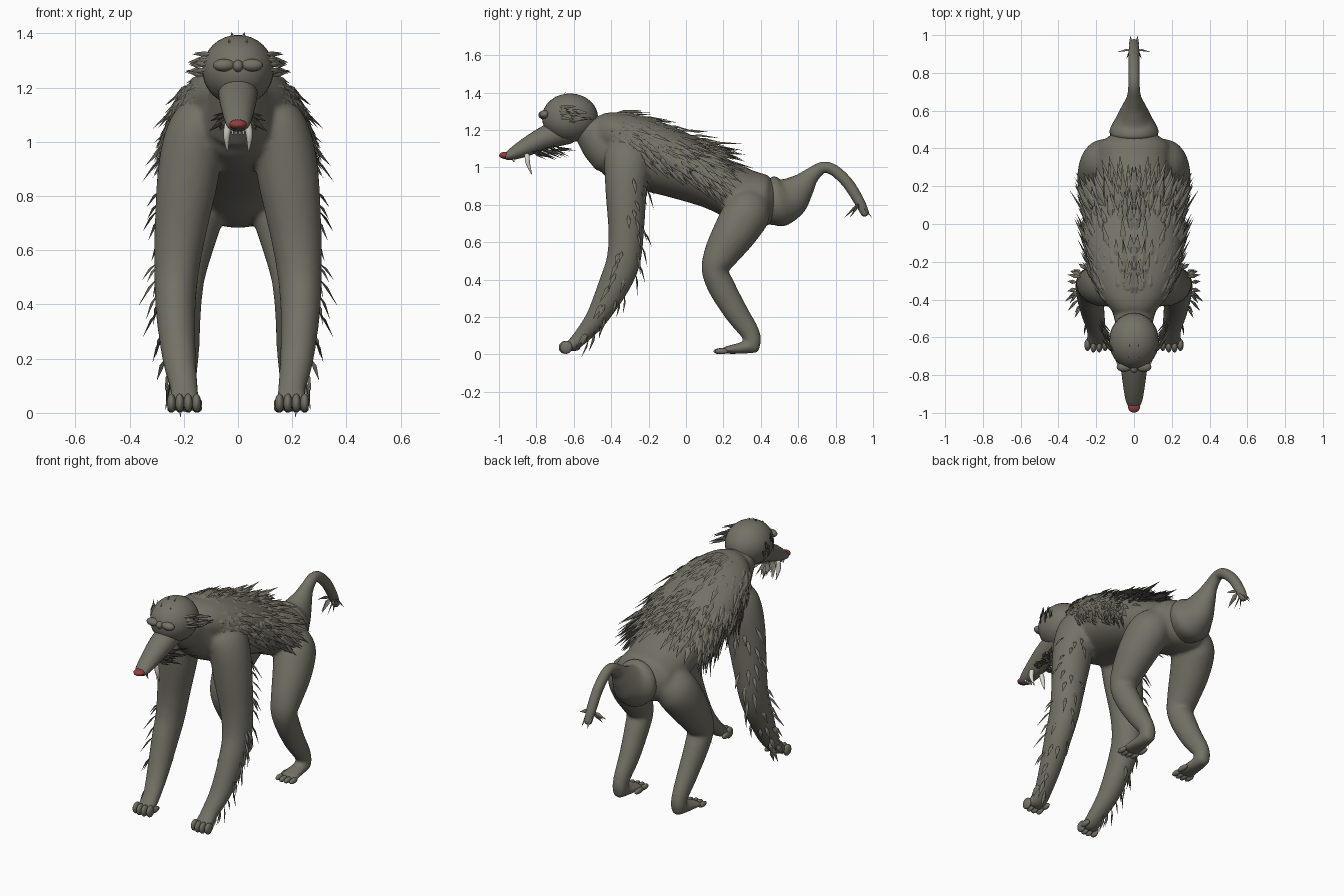
import bpy, bmesh, random
from math import sin, cos, pi, radians
from mathutils import Vector, Matrix

random.seed(4)
cube = bpy.data.objects.get("Cube")
if cube:
    bpy.data.objects.remove(cube, do_unlink=True)


def material(name, rgb):
    m = bpy.data.materials.new(name)
    m.use_nodes = True
    m.diffuse_color = (*rgb, 1)
    m.node_tree.nodes["Principled BSDF"].inputs["Base Color"].default_value = (*rgb, 1)
    return m


FUR = material("olive grey fur", (0.175, 0.167, 0.132))
RED = material("red nose", (0.3, 0.05, 0.045))
IVORY = material("ivory teeth", (0.7, 0.68, 0.6))


def finish(name, bm, mat=FUR, mirror=False, smooth=True):
    bmesh.ops.recalc_face_normals(bm, faces=bm.faces)
    me = bpy.data.meshes.new(name)
    bm.to_mesh(me)
    bm.free()
    me.materials.append(mat)
    for p in me.polygons:
        p.use_smooth = smooth
    ob = bpy.data.objects.new(name, me)
    bpy.context.collection.objects.link(ob)
    if mirror:
        mod = ob.modifiers.new("Mirror", 'MIRROR')
        mod.use_mirror_merge = False
    return ob


def frames(points, steps=6):
    """Smooth path through (x, y, z, side radius, up radius) points."""
    P = [Vector(p) for p in points]
    P = [P[0]] + P + [P[-1]]
    S = []
    for a, b, c, d in zip(P, P[1:], P[2:], P[3:]):
        for k in range(steps):
            u = k / steps
            S.append((2 * b + (c - a) * u + (2 * a - 5 * b + 4 * c - d) * u * u
                      + (3 * b - a - 3 * c + d) * u ** 3) / 2)
    S.append(P[-1])
    out = []
    for i, s in enumerate(S):
        t = (S[min(i + 1, len(S) - 1)] - S[max(i - 1, 0)]).to_3d().normalized()
        side = Vector((1, 0, 0))
        side = (side - t * side.dot(t)).normalized()
        out.append((s.to_3d(), t, side, side.cross(t), s[3], s[4]))
    return out


def sweep(bm, points, dome=0.6, sides=28):
    """Add a round-ended tube to a mesh and return its path."""
    path = frames(points)

    def cap(frame, sign):
        c, t, s, u, a, b = frame
        return [(c + t * sign * dome * min(a, b) * sin(q), t, s, u, a * cos(q), b * cos(q))
                for q in (0.4, 0.8, 1.2, 1.5)]
    rows = []
    for c, t, s, u, a, b in cap(path[0], -1)[::-1] + path + cap(path[-1], 1):
        angles = [2 * pi * k / sides for k in range(sides)]
        rows.append([bm.verts.new(c + s * a * cos(q) + u * b * sin(q)) for q in angles])
    for r0, r1 in zip(rows, rows[1:]):
        for k in range(sides):
            j = (k + 1) % sides
            bm.faces.new((r0[k], r0[j], r1[j], r1[k]))
    bm.faces.new(rows[0])
    bm.faces.new(rows[-1])
    return path


def tube(name, points, mat=FUR, mirror=False, dome=0.6, sides=24):
    bm = bmesh.new()
    sweep(bm, points, dome, sides)
    finish(name, bm, mat, mirror)


def ellipsoid(name, loc, radii, mat=FUR, mirror=False):
    bm = bmesh.new()
    bmesh.ops.create_uvsphere(bm, u_segments=28, v_segments=16, radius=1,
                              matrix=Matrix.Translation(loc) @ Matrix.Diagonal((*radii, 1)))
    finish(name, bm, mat, mirror)


def tuft(bm, p, d, n, length, width):
    """One thin leaf-shaped lock of hair."""
    d = d.normalized()
    s = d.cross(n).normalized()
    up = s.cross(d)
    mid = p + d * length * 0.4
    spots = (p - n * 0.012, mid - s * width / 2, mid + s * width / 2,
             mid + up * width * 0.15, p + d * length)
    root, l, r, top, tip = [bm.verts.new(v) for v in spots]
    for f in ((root, r, top), (root, top, l), (top, r, tip), (l, top, tip), (root, l, tip, r)):
        bm.faces.new(f)


def coat(name, path, count, low, high, arc, size, lift, sag, flare=0.0):
    """Scatter locks over a limb, between two fractions of its path."""
    bm = bmesh.new()
    for _ in range(count):
        f = random.uniform(low, high)
        c, t, s, u, a, b = path[int(f * (len(path) - 1))]
        q = radians(random.uniform(*arc))
        n = (s * cos(q) / a + u * sin(q) / b).normalized()
        p = c + s * a * cos(q) + u * b * sin(q) + t * random.uniform(-0.02, 0.02)
        d = t + n * lift * random.uniform(0.5, 1.3) - Vector((0, 0, sag * abs(cos(q))))
        d.x += random.uniform(-0.1, 0.1) + flare * cos(q)
        tuft(bm, p, d, n, size * random.uniform(0.7, 1.25), size * 0.21)
    finish(name, bm, mirror=True, smooth=False)


# Body: torso, neck, mane bulk and limbs, blended into one skin
bm = bmesh.new()
sweep(bm, [
    (0, -0.41, 1.12, 0.14, 0.13), (0, -0.36, 1.1, 0.185, 0.17), (0, -0.25, 1.07, 0.215, 0.185),
    (0, -0.05, 1.00, 0.225, 0.165), (0, 0.15, 0.92, 0.2, 0.145), (0, 0.3, 0.85, 0.19, 0.145),
    (0, 0.41, 0.82, 0.19, 0.14), (0, 0.46, 0.815, 0.14, 0.115)], dome=0.2, sides=36)
sweep(bm, [(0, -0.52, 1.2, 0.1, 0.09), (0, -0.46, 1.15, 0.115, 0.125), (0, -0.4, 1.11, 0.14, 0.15)])
mane = sweep(bm, [
    (0, -0.45, 1.19, 0.125, 0.1), (0, -0.39, 1.18, 0.17, 0.118), (0, -0.3, 1.15, 0.212, 0.138),
    (0, -0.15, 1.09, 0.248, 0.15), (0, 0, 1.03, 0.245, 0.14), (0, 0.08, 0.995, 0.228, 0.115),
    (0, 0.13, 0.965, 0.2, 0.09)], dome=0.4)
arm = sweep(bm, [
    (0.1, -0.31, 1.12, 0.07, 0.095), (0.135, -0.31, 1.07, 0.105, 0.122), (0.166, -0.315, 0.99, 0.112, 0.122),
    (0.188, -0.32, 0.85, 0.112, 0.109), (0.215, -0.32, 0.65, 0.094, 0.095), (0.228, -0.335, 0.5, 0.081, 0.091),
    (0.23, -0.385, 0.37, 0.073, 0.084), (0.217, -0.475, 0.2, 0.062, 0.06), (0.2, -0.555, 0.1, 0.052, 0.044),
    (0.197, -0.6, 0.056, 0.054, 0.036), (0.197, -0.63, 0.038, 0.058, 0.026)])
sweep(bm, [
    (0.11, 0.38, 0.82, 0.08, 0.09), (0.16, 0.33, 0.76, 0.115, 0.125), (0.19, 0.26, 0.65, 0.11, 0.117),
    (0.205, 0.185, 0.53, 0.09, 0.093), (0.207, 0.155, 0.45, 0.078, 0.071), (0.205, 0.19, 0.36, 0.068, 0.073),
    (0.2, 0.265, 0.23, 0.057, 0.065), (0.2, 0.34, 0.12, 0.046, 0.052), (0.2, 0.362, 0.06, 0.044, 0.042)])
sweep(bm, [
    (0.2, 0.37, 0.05, 0.04, 0.042), (0.2, 0.31, 0.036, 0.046, 0.033),
    (0.2, 0.24, 0.027, 0.055, 0.023), (0.2, 0.205, 0.022, 0.057, 0.018)])
body = finish("body", bm, mirror=True)
skin = body.modifiers.new("Skin", 'REMESH')
skin.mode = 'VOXEL'
skin.voxel_size = 0.011
skin.use_smooth_shade = True
blend = body.modifiers.new("Blend", 'SMOOTH')
blend.factor = 0.5
blend.iterations = 8

# Tail
tube("tail", [
    (0, 0.45, 0.81, 0.12, 0.12), (0, 0.5, 0.82, 0.128, 0.135), (0, 0.56, 0.845, 0.092, 0.112),
    (0, 0.62, 0.9, 0.06, 0.073), (0, 0.67, 0.955, 0.038, 0.044), (0, 0.73, 0.998, 0.03, 0.031),
    (0, 0.79, 0.985, 0.029, 0.03), (0, 0.865, 0.915, 0.029, 0.03), (0, 0.925, 0.82, 0.028, 0.028),
    (0, 0.957, 0.755, 0.022, 0.022)], dome=0.8)

# Fingers and toes
for i in range(4):
    x = 0.153 + i * 0.031
    reach = 0.008 * (i in (1, 2))
    ellipsoid("finger", (x, -0.64 - reach, 0.037), (0.0165, 0.032, 0.034), mirror=True)
    ellipsoid("toe", (x, 0.19 - reach, 0.017), (0.015, 0.035, 0.016), mirror=True)
ellipsoid("thumb", (0.146, -0.6, 0.036), (0.014, 0.035, 0.018), mirror=True)
ellipsoid("big_toe", (0.147, 0.25, 0.018), (0.014, 0.04, 0.016), mirror=True)

# Head, brow and muzzle
ellipsoid("head", (0, -0.62, 1.265), (0.132, 0.15, 0.13))
ellipsoid("brow", (0.052, -0.757, 1.283), (0.04, 0.026, 0.023), mirror=True)
ellipsoid("brow_bridge", (0, -0.765, 1.28), (0.02, 0.024, 0.022))
tube("muzzle", [
    (0, -0.64, 1.2, 0.075, 0.078), (0, -0.76, 1.155, 0.069, 0.061), (0, -0.86, 1.105, 0.057, 0.048),
    (0, -0.93, 1.07, 0.045, 0.032), (0, -0.96, 1.058, 0.034, 0.02)])
ellipsoid("nose", (0, -0.965, 1.064), (0.033, 0.034, 0.019), RED)

# Teeth
tube("fang", [(0.036, -0.85, 1.065, 0.014, 0.014), (0.042, -0.845, 1.02, 0.012, 0.012),
              (0.039, -0.825, 0.963, 0.002, 0.002)], IVORY, mirror=True, sides=10)
for x in (0.007, 0.02):
    tube("tooth", [(x, -0.925, 1.05, 0.007, 0.007), (x, -0.92, 1.03, 0.004, 0.004)],
         IVORY, mirror=True, sides=8)

# Mane over the back and fringe along the arms
coat("mane_hair", mane, 170, 0.1, 0.9, (-30, 92), 0.15, 0.27, 0.45, 0.12)
coat("mane_edge", mane, 60, 0.7, 1, (-30, 92), 0.18, 0.33, 0.3, 0.25)
coat("mane_side", mane, 30, 0.2, 0.7, (-30, 30), 0.14, 0.3, 0.3, 0.2)
coat("shoulder_hair", mane, 26, 0.1, 0.35, (-15, 50), 0.12, 0.5, 0.6, 0.1)
coat("arm_fringe", arm, 34, 0.15, 0.78, (-20, 105), 0.11, 0.45, 0)

# Tail tip hair
bm = bmesh.new()
root = Vector((0.012, 0.93, 0.81))
for tip in ((0.09, 0.91, 0.775), (0.02, 0.996, 0.73), (0.02, 0.845, 0.73), (0.04, 0.875, 0.73)):
    d = Vector(tip) - root
    tuft(bm, root, d, Vector((0.3, 1, 0.3)).normalized(), d.length, 0.024)
finish("tail_tip_hair", bm, mirror=True, smooth=False)

# Cheek whiskers, beard and crown hair
bm = bmesh.new()
for _ in range(14):
    z, y = random.uniform(-0.025, 0.06), random.uniform(-0.08, 0.05)
    x = 0.132 * (1 - (z / 0.13) ** 2 - (y / 0.15) ** 2) ** 0.5
    n = Vector((1, y * 3, z * 3)).normalized()
    d = Vector((0.6, 0.9, random.uniform(-0.2, 0.2)))
    tuft(bm, Vector((x, y - 0.62, z + 1.265)), d, n, random.uniform(0.07, 0.12), 0.018)
finish("cheek_hair", bm, mirror=True, smooth=False)
bm = bmesh.new()
for _ in range(24):
    y = random.uniform(-0.86, -0.7)
    p = Vector((random.uniform(0.015, 0.05), y, 1.07 + (y + 0.87) * 0.25))
    d = Vector((random.uniform(0, 0.6), 1, random.uniform(-0.5, 0)))
    tuft(bm, p, d, Vector((0.5, 0, -1)).normalized(), random.uniform(0.09, 0.14), 0.022)
finish("beard", bm, mirror=True, smooth=False)
bm = bmesh.new()
for x, y, z in ((0.03, -0.715, 1.363), (0.02, -0.66, 1.388)):
    tuft(bm, Vector((x, y, z)), Vector((0.1, 0.6, 0.45)), Vector((0, -0.5, 1)).normalized(), 0.03, 0.01)
finish("crown_hair", bm, mirror=True, smooth=False)
